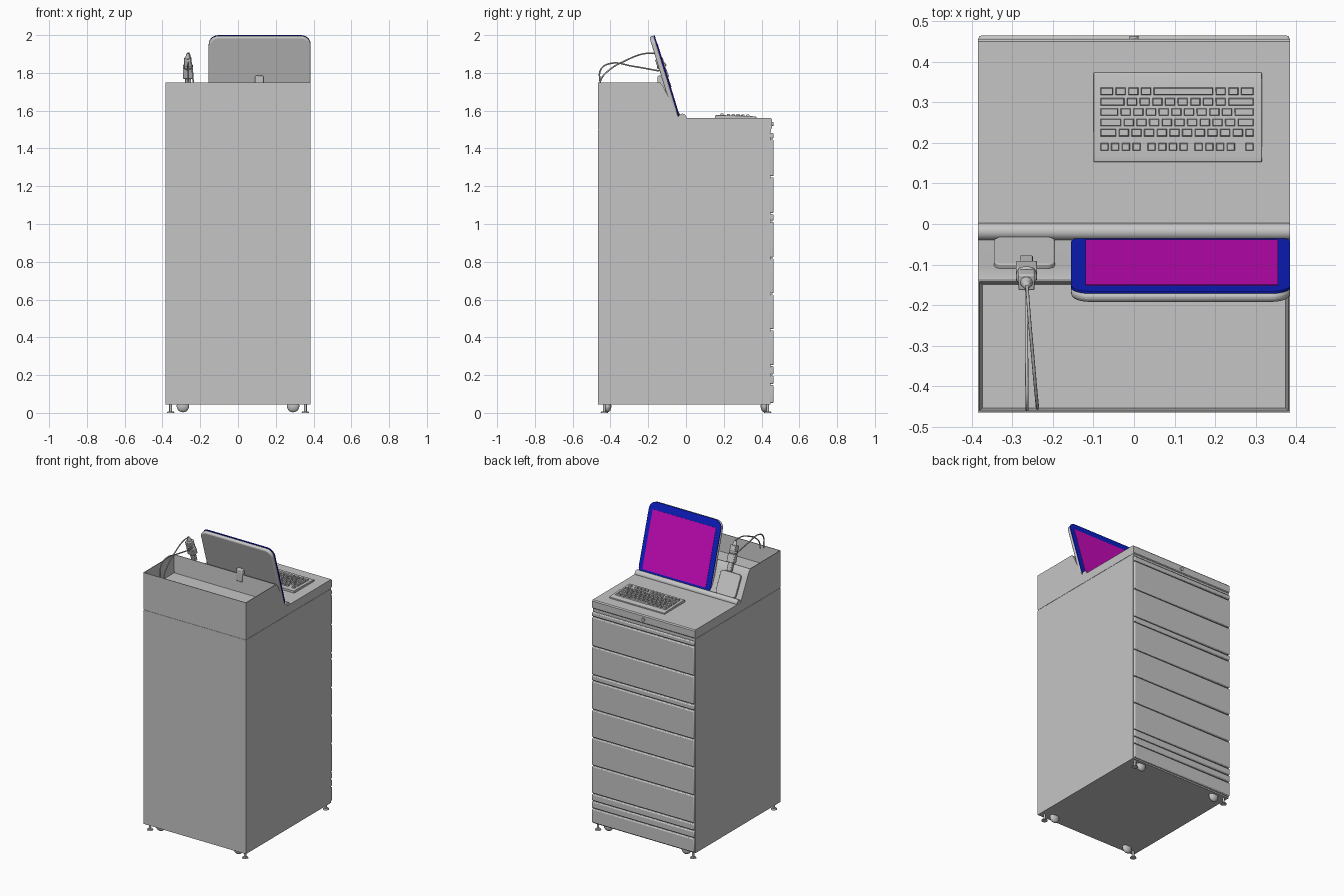
import bpy, bmesh, math
from mathutils import Vector, Matrix

if "Cube" in bpy.data.objects:
    bpy.data.objects.remove(bpy.data.objects["Cube"])


def material(name, rgb):
    m = bpy.data.materials.new(name)
    m.diffuse_color = (*rgb, 1)
    m.use_nodes = True
    m.node_tree.nodes["Principled BSDF"].inputs["Base Color"].default_value = m.diffuse_color
    return m


GREY = material("grey", (0.56, 0.56, 0.56))
BLUE = material("blue", (0.004, 0.014, 0.56))
MAGENTA = material("magenta", (0.57, 0.003, 0.5))


def finish(name, bm, mat=GREY, bevel=0, segments=2):
    bmesh.ops.recalc_face_normals(bm, faces=bm.faces)
    me = bpy.data.meshes.new(name)
    bm.to_mesh(me)
    bm.free()
    for p in me.polygons:
        p.use_smooth = True
    me.set_sharp_from_angle(angle=math.radians(35))
    me.materials.append(mat)
    ob = bpy.data.objects.new(name, me)
    bpy.context.collection.objects.link(ob)
    if bevel:
        b = ob.modifiers.new("bevel", 'BEVEL')
        b.width, b.segments, b.limit_method = bevel, segments, 'ANGLE'
    return ob


def add_box(bm, x0, x1, y0, y1, z0, z1):
    m = Matrix.Translation(((x0 + x1) / 2, (y0 + y1) / 2, (z0 + z1) / 2)) @ \
        Matrix.Diagonal((x1 - x0, y1 - y0, z1 - z0, 1))
    bmesh.ops.create_cube(bm, size=1, matrix=m)


def box(name, *dims, mat=GREY, bevel=0):
    bm = bmesh.new()
    add_box(bm, *dims)
    return finish(name, bm, mat, bevel)


def add_cylinder(bm, r, depth, loc, axis='Z', r2=None):
    rot = {'X': Matrix.Rotation(math.pi / 2, 4, 'Y'),
           'Y': Matrix.Rotation(math.pi / 2, 4, 'X'), 'Z': Matrix()}[axis]
    bmesh.ops.create_cone(bm, cap_ends=True, segments=24, radius1=r,
                          radius2=r if r2 is None else r2, depth=depth,
                          matrix=Matrix.Translation(loc) @ rot)


def prism(bm, points, shift):
    f = bm.faces.new([bm.verts.new(p) for p in points])
    ext = bmesh.ops.extrude_face_region(bm, geom=[f])["geom"]
    bmesh.ops.translate(bm, vec=shift,
                        verts=[v for v in ext if isinstance(v, bmesh.types.BMVert)])


def rounded_slab(name, x0, x1, z0, z1, r, y0, y1, mat=GREY, bevel=0):
    # rounded rectangle in local xz, thick in local y
    pts = []
    for cx, cz, a0 in ((x1 - r, z1 - r, 0), (x0 + r, z1 - r, 90),
                       (x0 + r, z0 + r, 180), (x1 - r, z0 + r, 270)):
        for i in range(9):
            a = math.radians(a0 + i * 90 / 8)
            pts.append((cx + r * math.cos(a), y0, cz + r * math.sin(a)))
    bm = bmesh.new()
    prism(bm, pts, (0, y1 - y0, 0))
    return finish(name, bm, mat, bevel, 3)


def place(ob, loc, tilt):
    ob.location = loc
    ob.rotation_euler = (math.radians(tilt), 0, 0)


# cabinet body
box("cabinet", -0.385, 0.385, -0.465, 0.448, 0.045, 1.497)

# drawer fronts on the working side
levels = [(1.45, 1.485), (1.25, 1.45), (1.055, 1.25), (1.015, 1.055), (0.82, 1.015),
          (0.63, 0.82), (0.44, 0.63), (0.25, 0.44), (0.2, 0.25), (0.15, 0.2), (0.05, 0.15)]
for i, (z0, z1) in enumerate(levels):
    box(f"drawer_front_{i + 1}", -0.383, 0.383, 0.445, 0.464,
        z0 + 0.003, z1 - 0.003, bevel=0.006)

# worktop with raised section, tray sunk into its top
bm = bmesh.new()
profile = [(-0.465, 1.503), (0.452, 1.503), (0.456, 1.508), (0.456, 1.553), (0.45, 1.56),
           (-0.036, 1.56), (-0.107, 1.70), (-0.118, 1.725), (-0.138, 1.75), (-0.465, 1.75)]
prism(bm, [(-0.385, y, z) for y, z in profile], (0.77, 0, 0))
bmesh.ops.recalc_face_normals(bm, faces=bm.faces)
top = max(bm.faces, key=lambda f: f.calc_center_median().z)
bmesh.ops.inset_region(bm, faces=[top], thickness=0.006)
bmesh.ops.inset_region(bm, faces=[top], thickness=0.01)
bmesh.ops.translate(bm, vec=(0, 0, -0.12), verts=top.verts)
finish("worktop", bm)
box("worktop_seam", -0.383, 0.383, -0.463, 0.45, 1.49, 1.51)

# rounded ledge in front of the slope
bm = bmesh.new()
add_cylinder(bm, 0.021, 0.768, (0, -0.019, 1.563), 'X')
finish("ledge", bm)

# drawer lock
bm = bmesh.new()
add_cylinder(bm, 0.011, 0.012, (0, 0.457, 1.53), 'Y')
finish("lock", bm)

# monitor, tilted back against the slope
parts = [
    rounded_slab("monitor_shell", -0.27, 0.27, 0, 0.465, 0.05, -0.03, -0.005, bevel=0.01),
    rounded_slab("monitor_bezel", -0.27, 0.27, 0, 0.465, 0.05, -0.006, 0, BLUE),
    box("screen", -0.235, 0.24, -0.001, 0.002, 0.035, 0.415, mat=MAGENTA),
]
for p in parts:
    place(p, (0.115, -0.03, 1.555), 17)

# bracket behind the monitor
box("monitor_bracket", 0.09, 0.135, -0.15, -0.105, 1.70, 1.785, bevel=0.006)

# pad on the slope
place(rounded_slab("slope_pad", -0.075, 0.075, 0, 0.15, 0.02, -0.02, 0.008, bevel=0.003),
      (-0.27, -0.038, 1.575), 27)

# handheld scanner: grip, body, collar and tip
bm = bmesh.new()
add_box(bm, -0.016, 0.016, -0.012, 0.012, -0.11, -0.05)
add_box(bm, -0.026, 0.026, -0.018, 0.018, -0.055, 0.0)
add_box(bm, -0.02, 0.02, -0.022, 0.02, 0.0, 0.055)
add_cylinder(bm, 0.026, 0.014, (0, 0, 0.012))
add_cylinder(bm, 0.016, 0.03, (0, 0, 0.068), r2=0.008)
place(finish("scanner", bm, bevel=0.004), (-0.265, -0.125, 1.825), 20)


# cables from the scanner down into the tray
def cable(name, pts):
    cu = bpy.data.curves.new(name, 'CURVE')
    cu.dimensions = '3D'
    cu.bevel_depth, cu.bevel_resolution, cu.resolution_u = 0.004, 2, 10
    sp = cu.splines.new('BEZIER')
    sp.bezier_points.add(len(pts) - 1)
    for b, p in zip(sp.bezier_points, pts):
        b.co = p
        b.handle_left_type = b.handle_right_type = 'AUTO'
    cu.materials.append(GREY)
    bpy.context.collection.objects.link(bpy.data.objects.new(name, cu))


cable("cable_lower", [(-0.265, -0.14, 1.81), (-0.265, -0.28, 1.835), (-0.264, -0.40, 1.85),
                      (-0.264, -0.45, 1.82), (-0.264, -0.455, 1.74)])
cable("cable_upper", [(-0.264, -0.15, 1.905), (-0.258, -0.23, 1.90), (-0.25, -0.32, 1.865),
                      (-0.243, -0.40, 1.82), (-0.238, -0.452, 1.76), (-0.238, -0.453, 1.73)])

# keyboard case
bm = bmesh.new()
prism(bm, [(-0.1, y, z) for y, z in ((0.153, 1.558), (0.373, 1.558), (0.373, 1.568),
                                     (0.34, 1.572), (0.168, 1.577), (0.153, 1.575))],
      (0.415, 0, 0))
finish("keyboard_case", bm, bevel=0.002)

# keyboard keys: each row lists its key widths, negative for a gap
K = 1.0
rows = [(0.327, [1.2, K, K, K, 4.9, K, K, 1.2]),
        (0.301, [2.1] + [K] * 8 + [2.2]),
        (0.276, [1.6] + [K] * 9 + [1.7]),
        (0.250, [1.85] + [K] * 9 + [1.45]),
        (0.225, [1.45] + [K] * 10 + [0.85]),
        (0.190, [K] * 4 + [-0.4] + [K] * 4 + [-0.4] + [K] * 4 + [-0.75, K])]
bm = bmesh.new()
for y, widths in rows:
    x, unit = -0.086, 0.384 / sum(abs(w) for w in widths)
    base = 1.578 - 0.03 * (y - 0.16)
    for w in widths:
        step = abs(w) * unit
        if w > 0:
            r = bmesh.ops.create_cube(bm, size=1, matrix=Matrix.Translation(
                (x + step / 2, y, base)) @ Matrix.Diagonal((step - 0.004, 0.021, 0.014, 1)))
            for v in r["verts"]:
                if v.co.z > base:  # taper the key tops
                    v.co.x += 0.003 if v.co.x < x + step / 2 else -0.003
                    v.co.y += 0.003 if v.co.y < y else -0.003
        x += step
finish("keyboard_keys", bm)

# levelling feet and ball casters at the four corners
for sx, side in ((-1, "left"), (1, "right")):
    for sy, end in ((-1, "front"), (1, "back")):
        x, y = 0.357 * sx, 0.433 * sy
        bm = bmesh.new()
        add_cylinder(bm, 0.02, 0.008, (x, y, 0.004), r2=0.016)
        add_cylinder(bm, 0.007, 0.045, (x, y, 0.03))
        finish(f"foot_{end}_{side}", bm)
        bm = bmesh.new()
        bmesh.ops.create_uvsphere(bm, u_segments=24, v_segments=12, radius=0.033,
                                  matrix=Matrix.Translation((0.292 * sx, 0.415 * sy, 0.036))
                                  @ Matrix.Diagonal((1, 0.6, 1, 1)))
        add_cylinder(bm, 0.015, 0.03, (0.292 * sx, 0.415 * sy, 0.045))
        finish(f"caster_{end}_{side}", bm)
